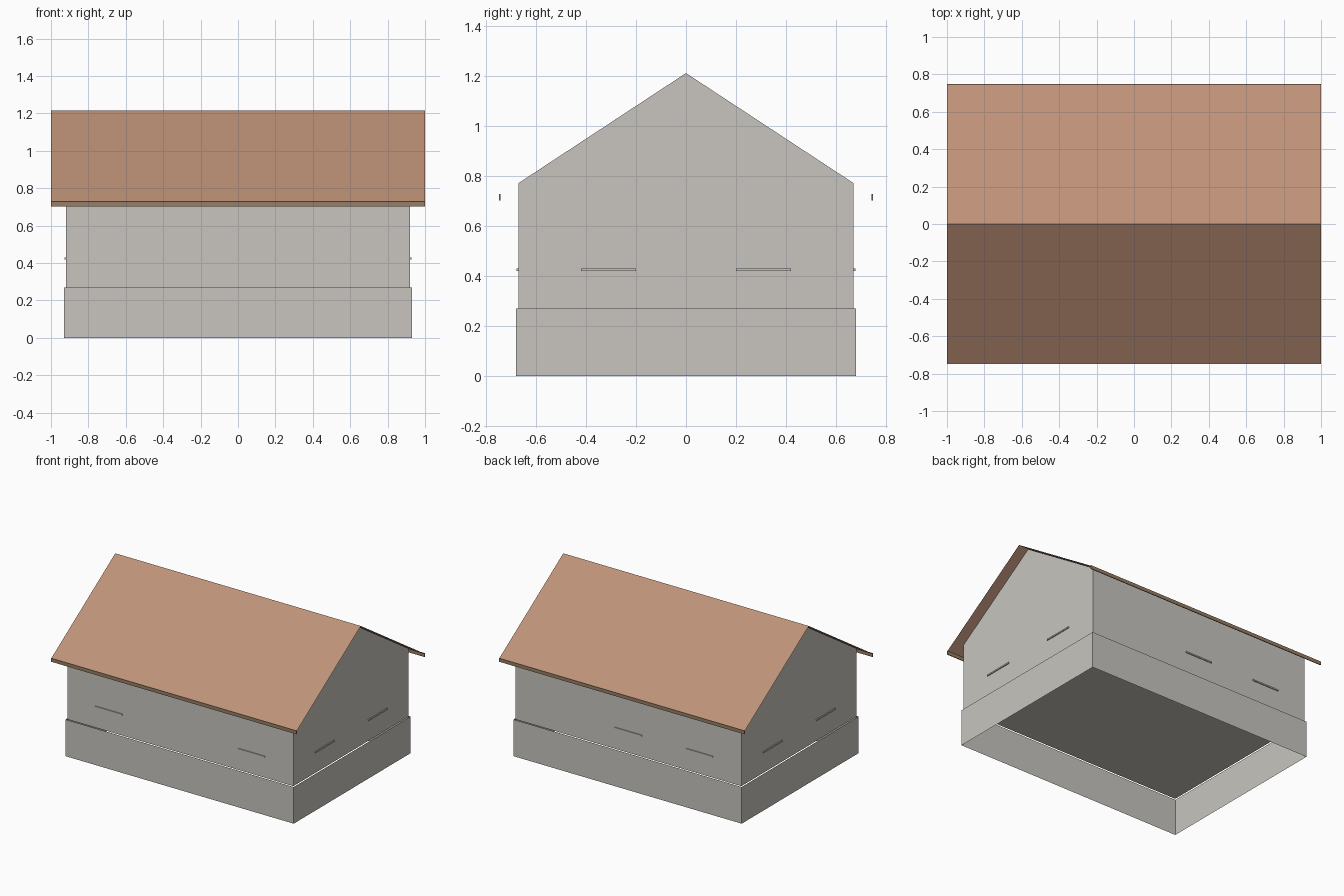
import bpy
import bmesh

cube = bpy.data.objects.get("Cube")
if cube:
    bpy.data.objects.remove(cube, do_unlink=True)


def make_material(name, rgb):
    mat = bpy.data.materials.new(name)
    mat.use_nodes = True
    color = (*rgb, 1.0)
    mat.diffuse_color = color
    bsdf = next(n for n in mat.node_tree.nodes if n.type == "BSDF_PRINCIPLED")
    bsdf.inputs["Base Color"].default_value = color
    bsdf.inputs["Roughness"].default_value = 0.9
    return mat


PLASTER = make_material("pale grey plaster", (0.58, 0.56, 0.52))
TILE = make_material("terracotta roof", (0.52, 0.29, 0.19))
WOOD = make_material("brown fascia", (0.31, 0.21, 0.13))

# Main dimensions
WALL_X, WALL_Y = 0.92, 0.67
BASE_X, BASE_Y, BASE_H = 0.93, 0.68, 0.27
EAVE_Z, RIDGE_Z = 0.775, 1.215
ROOF_X, ROOF_Y = 1.0, 0.745
SLOPE = (RIDGE_Z - EAVE_Z) / WALL_Y
SILL_Z, SILL_LEN, SILL_OUT = 0.425, 0.22, 0.007


def extrude_x(name, profile, half, mat, closed=True):
    """Sweep a (y, z) profile along x, capping the ends when closed."""
    bm = bmesh.new()
    a = [bm.verts.new((-half, y, z)) for y, z in profile]
    b = [bm.verts.new((half, y, z)) for y, z in profile]
    n = len(profile)
    for i in range(n if closed else n - 1):
        j = (i + 1) % n
        bm.faces.new((a[i], a[j], b[j], b[i]))
    if closed:
        bm.faces.new(a)
        bm.faces.new(b)
    bmesh.ops.recalc_face_normals(bm, faces=bm.faces)
    return finish(name, bm, mat)


def box(name, center, size, mat, open_ends=False):
    bm = bmesh.new()
    bmesh.ops.create_cube(bm, size=1)
    bmesh.ops.scale(bm, vec=size, verts=bm.verts)
    bmesh.ops.translate(bm, vec=center, verts=bm.verts)
    if open_ends:
        ends = [f for f in bm.faces if abs(f.normal.z) > 0.5]
        bmesh.ops.delete(bm, geom=ends, context="FACES_ONLY")
    return finish(name, bm, mat)


def finish(name, bm, mat):
    mesh = bpy.data.meshes.new(name)
    bm.to_mesh(mesh)
    bm.free()
    mesh.materials.append(mat)
    obj = bpy.data.objects.new(name, mesh)
    bpy.context.collection.objects.link(obj)
    return obj


# Plinth: a thin skirt, open above and below
box("plinth", (0, 0, BASE_H / 2), (2 * BASE_X, 2 * BASE_Y, BASE_H), PLASTER, True)

# Gabled walls with their floor
extrude_x("walls", [(-WALL_Y, BASE_H), (WALL_Y, BASE_H), (WALL_Y, EAVE_Z - 0.003),
                    (0, RIDGE_Z - 0.003), (-WALL_Y, EAVE_Z - 0.003)], WALL_X, PLASTER)

# Thin roof sheet with overhanging eaves
eave = RIDGE_Z - SLOPE * ROOF_Y
roof = extrude_x("roof", [(ROOF_Y, eave), (0, RIDGE_Z), (-ROOF_Y, eave)],
                 ROOF_X, TILE, closed=False)
if roof.data.polygons[0].normal.z < 0:
    roof.data.flip_normals()

# Fascia boards along both eaves
for side, y in (("front", -ROOF_Y), ("back", ROOF_Y)):
    box(side + "_fascia", (0, y, eave - 0.01), (2 * ROOF_X, 0.006, 0.026), WOOD)

# Window sills on the long walls
for side, y, places in (("front", -WALL_Y, (-0.58, 0.58)), ("back", WALL_Y, (-0.58, 0))):
    for i, x in enumerate(places):
        box(f"{side}_sill_{i + 1}", (x, y, SILL_Z), (SILL_LEN, 2 * SILL_OUT, 0.01), PLASTER)

# Window sills on the gable walls
for side, x in (("right", -WALL_X), ("left", WALL_X)):
    for i, y in enumerate((-0.31, 0.31)):
        box(f"{side}_sill_{i + 1}", (x, y, SILL_Z), (2 * SILL_OUT, SILL_LEN, 0.01), PLASTER)
